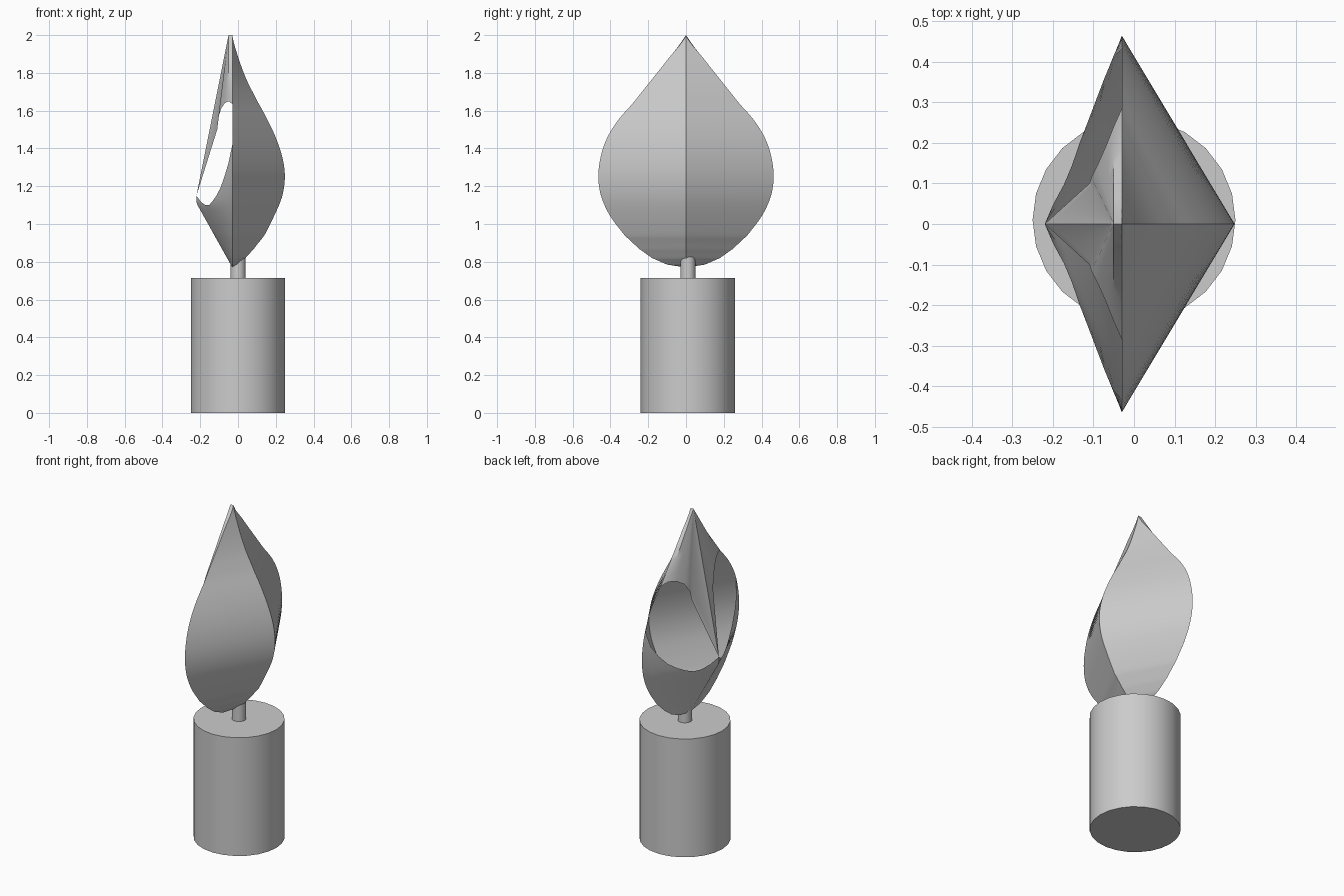
import bpy, bmesh, math
from mathutils import Vector

cube = bpy.data.objects.get("Cube")
if cube:
    bpy.data.objects.remove(cube, do_unlink=True)

grey = bpy.data.materials.new("plain grey")
grey.use_nodes = True
grey.diffuse_color = (0.6, 0.6, 0.6, 1)
grey.node_tree.nodes["Principled BSDF"].inputs["Base Color"].default_value = (0.6, 0.6, 0.6, 1)

RIM_X = -0.03
BASE_Z = 0.77
TIP_Z = 2.0
# leaf profile: height, half width of the rim, reach of the front ridge
PROFILE = [(0.77, 0, 0), (0.785, 0.1, 0.03), (0.82, 0.18, 0.07), (0.87, 0.25, 0.115),
           (0.94, 0.325, 0.17), (1.04, 0.4, 0.22), (1.14, 0.447, 0.262), (1.24, 0.464, 0.278),
           (1.34, 0.455, 0.268), (1.44, 0.425, 0.237), (1.54, 0.367, 0.192),
           (1.64, 0.28, 0.138), (1.76, 0.185, 0.077), (1.88, 0.09, 0.032), (2.0, 0, 0)]
# lower edge of the hood, from the rim to the back ridge
HOOD_EDGE = [(-0.03, 0.285, 1.635), (-0.05, 0.24, 1.65), (-0.07, 0.19, 1.64), (-0.09, 0.145, 1.61),
             (-0.105, 0.115, 1.56), (-0.11, 0.1, 1.5), (-0.22, 0, 1.15)]
# upper edge of the bowl, as heights evenly spaced from rim to ridge
BOWL_EDGE = [1.42, 1.32, 1.25, 1.19, 1.15, 1.12, 1.1, 1.1, 1.12, 1.15]


def profile(z):
    """Smoothly interpolated half width and ridge reach at a height."""
    z = min(max(z, BASE_Z), TIP_Z)
    i = 0
    while i < len(PROFILE) - 2 and z > PROFILE[i + 1][0]:
        i += 1
    t = (z - PROFILE[i][0]) / (PROFILE[i + 1][0] - PROFILE[i][0])
    p = [PROFILE[min(max(i + k, 0), len(PROFILE) - 1)] for k in (-1, 0, 1, 2)]
    if i < 3:
        return [p[1][c] + (p[2][c] - p[1][c]) * t for c in (1, 2)]
    return [max(0, 0.5 * (2 * p[1][c] + (p[2][c] - p[0][c]) * t
            + (2 * p[0][c] - 5 * p[1][c] + 4 * p[2][c] - p[3][c]) * t * t
            + (3 * p[1][c] - p[0][c] - 3 * p[2][c] + p[3][c]) * t ** 3)) for c in (1, 2)]


def finish(name, bm):
    bmesh.ops.remove_doubles(bm, verts=bm.verts, dist=0.0005)
    bmesh.ops.recalc_face_normals(bm, faces=bm.faces)
    mesh = bpy.data.meshes.new(name)
    bm.to_mesh(mesh)
    bm.free()
    mesh.materials.append(grey)
    mesh.shade_smooth()
    mesh.set_sharp_from_angle(angle=math.radians(30))
    obj = bpy.data.objects.new(name, mesh)
    bpy.context.collection.objects.link(obj)
    return obj


def sheet(name, columns):
    """Skin neighbouring columns of points and mirror them across y."""
    bm = bmesh.new()
    for side in (1, -1):
        grid = [[bm.verts.new((x, side * y, z)) for x, y, z in col] for col in columns]
        for a, b in zip(grid, grid[1:]):
            for j in range(len(a) - 1):
                bm.faces.new((a[j], b[j], b[j + 1], a[j + 1]))
    return finish(name, bm)


def drum(name, radius, z0, z1, sides):
    bm = bmesh.new()
    bmesh.ops.create_cone(bm, cap_ends=True, segments=sides, radius1=radius,
                          radius2=radius, depth=z1 - z0)
    bmesh.ops.translate(bm, verts=bm.verts, vec=(0, 0.01, (z0 + z1) / 2))
    return finish(name, bm)


# Base and stem
drum("base_cylinder", 0.25, 0, 0.715, 24)
drum("stem", 0.04, 0.7, 0.825, 16)

# Front shell: folded sheet with a ridge down the middle
heights = []
for low, high in zip(PROFILE, PROFILE[1:]):
    heights += [low[0] + (high[0] - low[0]) * k / 4 for k in range(4)]
heights.append(TIP_Z)
rim = [(RIM_X, profile(z)[0], z) for z in heights]
ridge = [(RIM_X + profile(z)[1], 0, z) for z in heights]
sheet("front_shell", [rim, ridge])

# Back bowl: pointed pocket rising from the base to the scooped edge
ROWS = 36
columns = []
for i, top in enumerate(BOWL_EDGE):
    t = i / (len(BOWL_EDGE) - 1)
    col = []
    for j in range(ROWS + 1):
        z = BASE_Z + (top - BASE_Z) * (j / ROWS) ** 1.6
        reach = 0.19 * min((z - BASE_Z) / 0.34, 1)
        col.append((RIM_X - reach * t, profile(z)[0] * (1 - t), z))
    columns.append(col)
sheet("back_bowl", columns)

# Hood: fan from the tip to the arched edge, ending in the back ridge
STEPS = 12
tip = Vector((-0.05, 0, TIP_Z))
columns = []
for i, point in enumerate(HOOD_EDGE):
    col = [Vector(point).lerp(tip, k / STEPS) for k in range(STEPS + 1)]
    if i == 0:
        col = [(RIM_X, profile(p.z)[0], p.z) for p in col]
    columns.append(col)
sheet("back_hood", columns)
